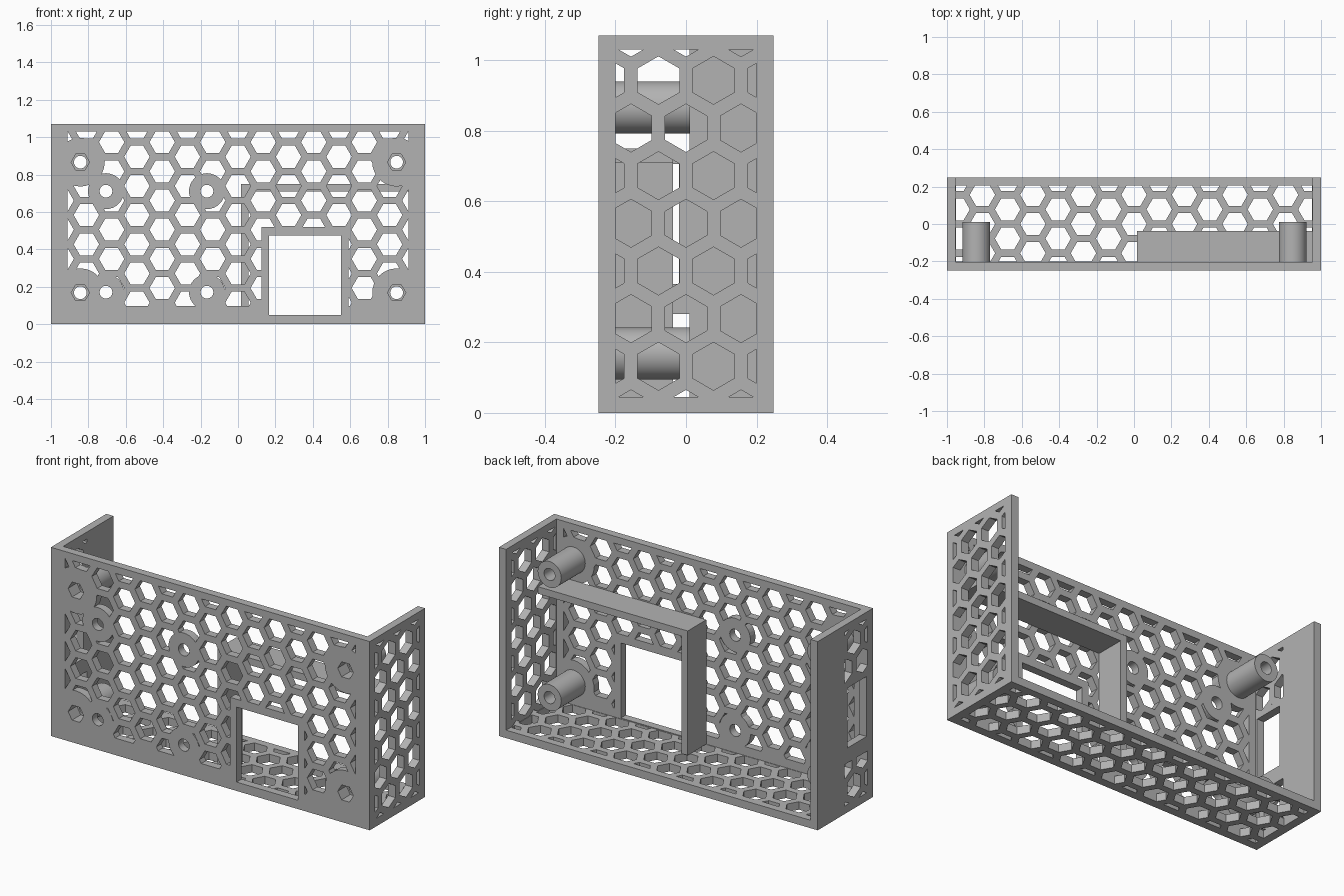
import bpy, bmesh
from math import cos, sin, pi, radians

cube = bpy.data.objects.get("Cube")
if cube:
    bpy.data.objects.remove(cube, do_unlink=True)

grey = bpy.data.materials.new("light grey")
grey.use_nodes = True
COLOR = (0.45, 0.45, 0.45, 1)
grey.diffuse_color = COLOR
grey.node_tree.nodes["Principled BSDF"].inputs["Base Color"].default_value = COLOR

PITCH, HEX_R = 0.156, 0.068
STEP = PITCH * 3 ** 0.5 / 2
W, D, H, T = 1.0, 0.248, 1.07, 0.045     # half width, half depth, height, wall
INNER = -D + T                           # back of the front panel


def place(axis, u, v, w):
    return {"x": (w, u, v), "y": (u, w, v), "z": (u, v, w)}[axis]


def prisms(name, loops, axis, w0, w1):
    """One object of straight prisms, each from a 2D outline."""
    bm = bmesh.new()
    for loop in loops:
        a = [bm.verts.new(place(axis, u, v, w0)) for u, v in loop]
        b = [bm.verts.new(place(axis, u, v, w1)) for u, v in loop]
        bm.faces.new(a)
        bm.faces.new(b)
        for i in range(len(a)):
            j = (i + 1) % len(a)
            bm.faces.new((a[i], a[j], b[j], b[i]))
    bmesh.ops.recalc_face_normals(bm, faces=bm.faces)
    me = bpy.data.meshes.new(name)
    bm.to_mesh(me)
    bm.free()
    me.materials.append(grey)
    ob = bpy.data.objects.new(name, me)
    bpy.context.collection.objects.link(ob)
    return ob


def rect(u0, u1, v0, v1):
    return [(u0, v0), (u1, v0), (u1, v1), (u0, v1)]


def ring(u, v, r, n=32):
    return [(u + r * cos(2 * pi * i / n), v + r * sin(2 * pi * i / n)) for i in range(n)]


def clip(loop, box):
    """Trim an outline to the rectangle (u0, u1, v0, v1)."""
    for k, limit in enumerate(box):
        ax, sign = k // 2, (1 if k % 2 == 0 else -1)
        out = []
        for i, p in enumerate(loop):
            q = loop[(i + 1) % len(loop)]
            dp, dq = sign * (p[ax] - limit), sign * (q[ax] - limit)
            if dp >= 0:
                out.append(p)
            if dp * dq < 0:
                t = dp / (dp - dq)
                out.append((p[0] + t * (q[0] - p[0]), p[1] + t * (q[1] - p[1])))
        loop = out
    return loop


def honeycomb(long0, short0, box, swap=False):
    """Hexagon outlines with corners along the long direction."""
    loops = []
    for k in range(-8, 9):
        for j in range(-5, 6):
            s = short0 + PITCH * (j + 0.5 * (k % 2))
            h = ring(long0 + STEP * k, s, HEX_R, 6)
            h = clip([(v, u) for u, v in h] if swap else h, box)
            if len(h) > 2:
                loops.append(h)
    return loops


def subtract(ob, cutter):
    cutter.hide_render = True
    mod = ob.modifiers.new("cut", "BOOLEAN")
    mod.operation, mod.solver, mod.object = "DIFFERENCE", "EXACT", cutter
    bpy.context.view_layer.update()
    dg = bpy.context.evaluated_depsgraph_get()
    me = bpy.data.meshes.new_from_object(ob.evaluated_get(dg))
    ob.modifiers.clear()
    ob.data = me
    bpy.data.objects.remove(cutter, do_unlink=True)


def perforate(panel, loops, axis, w0, w1, keep=()):
    """Cut the honeycomb through a panel, leaving the keep outlines solid."""
    cutter = prisms("cutter", loops, axis, w0 - 0.02, w1 + 0.02)
    for k in keep:
        subtract(cutter, prisms("keep", [k], axis, w0 - 0.05, w1 + 0.05))
    subtract(panel, cutter)


posts = [(x, z) for x in (-0.843, 0.848) for z in (0.168, 0.866)]
screws = [(x, z) for x in (-0.706, -0.166) for z in (0.171, 0.711)]

# Front panel with opening, screw holes and nut pockets
front = prisms("front_panel", [rect(-W, W, 0, H)], "y", -D, INNER)
keep = [ring(x, z, 0.13) for x, z in posts] + [ring(x, z, 0.096) for x, z in screws]
keep.append(rect(0.125, 0.59, 0, 0.52))
perforate(front, honeycomb(0, 0.583, (-0.912, 0.912, 0.096, 1.03)), "y", -D, INNER, keep)
holes = [ring(x, z, 0.034) for x, z in screws] + [ring(x, z, 0.049, 6) for x, z in posts]
holes.append(rect(0.165, 0.55, 0.05, 0.475))
subtract(front, prisms("cutter", holes, "y", -D - 0.02, INNER + 0.02))

# Bottom panel
bottom = prisms("bottom_panel", [rect(-W + T, W - T, INNER, D)], "z", 0, T)
perforate(bottom, honeycomb(0, 0, (-0.952, 0.952, -0.2, 0.205)), "z", 0, T)

# Left panel, fully perforated
left = prisms("left_panel", [rect(INNER, D, 0, H)], "x", W - T, W)
perforate(left, honeycomb(0.5375, 0, (-0.2, 0.2, T, 1.03), True), "x", W - T, W)

# Right panel, perforated in its front half around a slot
right = prisms("right_panel", [rect(INNER, D, 0, H)], "x", -W, -W + T)
perforate(right, honeycomb(0.5375, 0, (-0.2, 0.01, T, 1.03), True), "x", -W, -W + T,
          [rect(-0.3, 0.1, 0.28, 0.74)])
subtract(right, prisms("cutter", [rect(-0.19, -0.02, 0.365, 0.705)], "x",
                       -W - 0.02, -W + T + 0.02))

# Inner compartment walls
prisms("compartment_top", [rect(0.015, W - T, 0.71, 0.75)], "y", INNER, -0.037)
prisms("compartment_side", [rect(0.015, 0.055, T, 0.71)], "y", INNER, -0.037)

# Hollow mounting posts with nut pockets
for i, (x, z) in enumerate(posts):
    post = prisms("mounting_post_%d" % (i + 1), [ring(x, z, 0.074, 48)], "y", INNER, 0.012)
    subtract(post, prisms("cutter", [ring(x, z, 0.034)], "y", -D, 0.1))
    subtract(post, prisms("cutter", [ring(x, z, 0.049, 6)], "y", -D, -0.17))
    bpy.ops.object.select_all(action="DESELECT")
    post.select_set(True)
    bpy.context.view_layer.objects.active = post
    bpy.ops.object.shade_smooth_by_angle(angle=radians(30))
